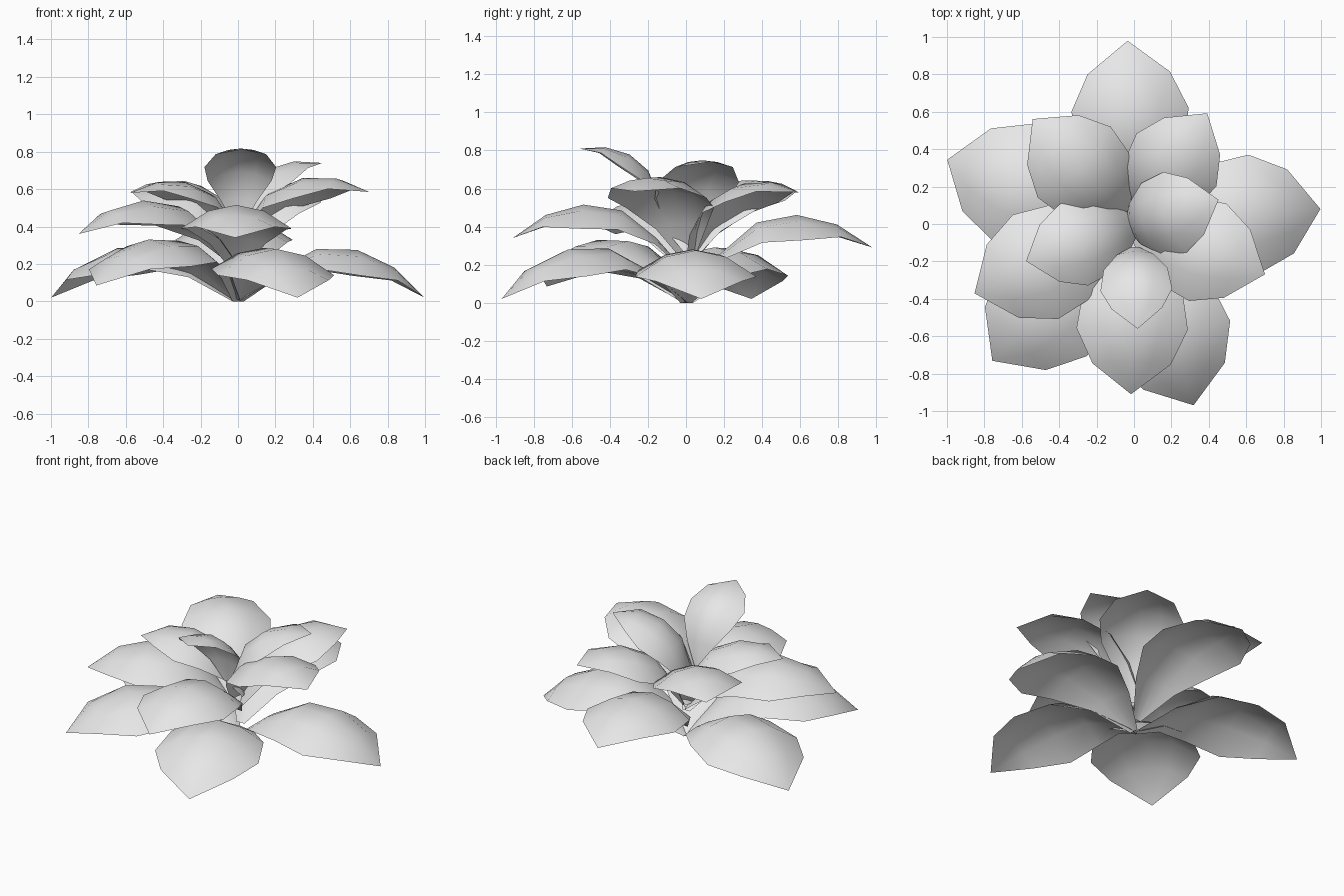
import bpy, math
from mathutils import Matrix, Vector

cube = bpy.data.objects.get("Cube")
if cube:
    bpy.data.objects.remove(cube, do_unlink=True)

grey = bpy.data.materials.new("soft_grey")
grey.use_nodes = True
colour = (0.8, 0.8, 0.8, 1)
grey.diffuse_color = colour
grey.node_tree.nodes["Principled BSDF"].inputs["Base Color"].default_value = colour

# Ridge of one petal from base to shoulder: distance out, height, half width
RIDGE = [(0, 0, .03), (.2, .16, .16), (.42, .28, .285), (.64, .275, .32), (.84, .18, .225)]
TIP = Vector((1, 0, .02))
ACROSS = (-1, -.5, 0, .5, 1)
DROOP = 1.35


def petal(name, azimuth, pitch, size, reach, height):
    """One arched petal, placed so that its tip lies at reach and height."""
    verts = [Vector((r, t * half, z - DROOP * (t * half) ** 2))
             for r, z, half in RIDGE for t in ACROSS]
    verts.append(TIP)
    n, tip = len(ACROSS), len(verts) - 1
    faces = [(i * n + j, (i + 1) * n + j, (i + 1) * n + j + 1, i * n + j + 1)
             for i in range(len(RIDGE) - 1) for j in range(n - 1)]
    last = tip - n
    faces += [(last + j, tip, last + j + 1) for j in range(n - 1)]

    # Pitch the petal up, slide its tip into place, then turn it about the stem
    tilt = Matrix.Rotation(math.radians(-pitch), 4, 'Y') @ Matrix.Scale(size, 4)
    shift = Matrix.Translation(Vector((reach, 0, height)) - tilt @ TIP)
    place = Matrix.Rotation(math.radians(azimuth), 4, 'Z') @ shift @ tilt
    mesh = bpy.data.meshes.new(name)
    mesh.from_pydata([place @ v for v in verts], [], [tuple(reversed(f)) for f in faces])
    mesh.flip_normals()
    mesh.materials.append(grey)
    for poly in mesh.polygons:
        poly.use_smooth = True
    obj = bpy.data.objects.new(name, mesh)
    bpy.context.collection.objects.link(obj)


# Petals from the lowest whorl to the heart: azimuth, pitch, size, reach, height
petal("lower_petal_left", 4.6, 0, 1.0, 1.0, .02)
petal("lower_petal_right", 161, 0, 1.04, 1.056, .02)
petal("lower_petal_front", -71.8, 0, 1.02, 1.02, .02)
petal("lower_petal_front_right", 224, 3, 1.04, 1.053, .085)
petal("middle_petal_back", 92, 12, .98, .98, .29)
petal("middle_petal_front", -91, 10, .93, .91, .34)
petal("middle_petal_right", 203.5, 10, .95, .93, .36)
petal("upper_petal_left", -21, 24, .87, .75, .585)
petal("upper_petal_back_right", 134, 24, .85, .78, .57)
petal("upper_petal_back_left", 56.5, 28, .8, .71, .58)
petal("inner_petal_right", 199, 25, .72, .61, .58)
petal("inner_petal_left", 16, 42, .7, .47, .74)
petal("heart_petal_front", -88, 42, .6, .56, .81)
